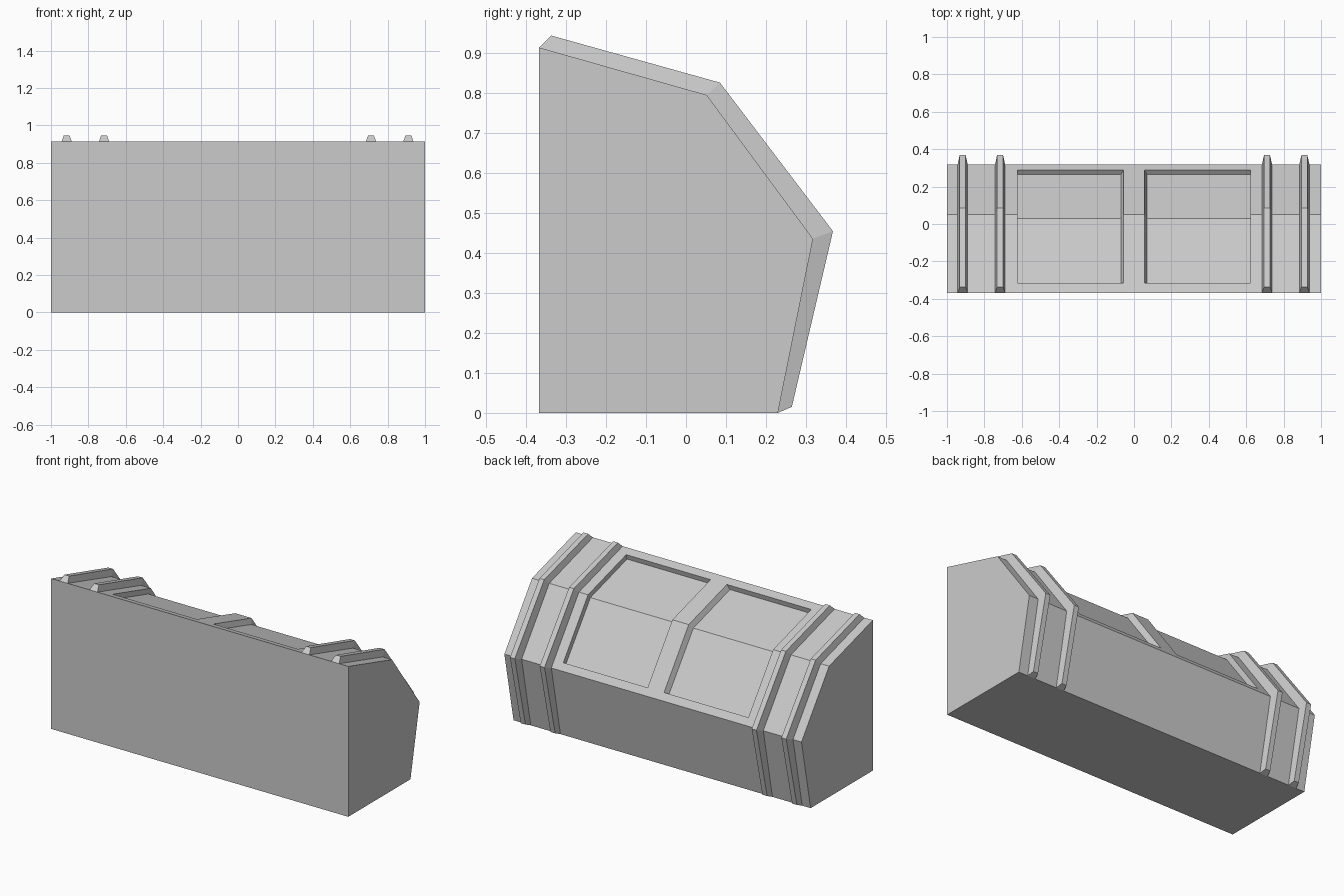
import bpy, bmesh

if "Cube" in bpy.data.objects:
    bpy.data.objects.remove(bpy.data.objects["Cube"])


def make_object(name, verts, faces):
    mesh = bpy.data.meshes.new(name)
    mesh.from_pydata(verts, [], faces)
    bm = bmesh.new()
    bm.from_mesh(mesh)
    bmesh.ops.recalc_face_normals(bm, faces=bm.faces)
    bm.to_mesh(mesh)
    bm.free()
    obj = bpy.data.objects.new(name, mesh)
    bpy.context.collection.objects.link(obj)
    return obj


def strip(name, lower, upper, lower_x, upper_x):
    """Solid band between two (y, z) polylines, each with its own x range."""
    n = len(lower)
    rails = [(lower, lower_x[0]), (lower, lower_x[1]),
             (upper, upper_x[1]), (upper, upper_x[0])]
    verts = [(x, y, z) for line, x in rails for y, z in line]
    faces = [(0, n, 2 * n, 3 * n), (n - 1, 2 * n - 1, 3 * n - 1, 4 * n - 1)]
    for r in range(4):
        a, b = r * n, (r + 1) % 4 * n
        faces += [(a + i, a + i + 1, b + i + 1, b + i) for i in range(n - 1)]
    return make_object(name, verts, faces)


# Main body: five-sided profile extruded along x
surface = [(-0.368, 0.915), (0.052, 0.796), (0.318, 0.436), (0.23, 0.0)]
profile = [(-0.368, 0.0)] + surface
k = len(profile)
body = make_object(
    "body",
    [(x, y, z) for x in (-1, 1) for y, z in profile],
    [tuple(range(k)), tuple(range(k, 2 * k))]
    + [(i, (i + 1) % k, k + (i + 1) % k, k + i) for i in range(k)])

# Two recessed panels folded over the upper edge, with sloped inner walls
opening = [(-0.315, 0.900), (0.052, 0.796), (0.29, 0.474)]
floor = [(-0.323, 0.870), (0.029, 0.770), (0.265, 0.455)]
outside = [(2 * a - c, 2 * b - d) for (a, b), (c, d) in zip(opening, floor)]
for side in (-1, 1):
    cutter = strip("panel_cutter", floor, outside,
                   (side * 0.07, side * 0.623), (side * 0.04, side * 0.623))
    mod = body.modifiers.new("panel_recess", 'BOOLEAN')
    mod.operation, mod.solver, mod.object = 'DIFFERENCE', 'EXACT', cutter
    bpy.context.view_layer.objects.active = body
    bpy.ops.object.modifier_apply(modifier=mod.name)
    bpy.data.objects.remove(cutter, do_unlink=True)

# Raised ribs with bevelled sides wrapping the back
crest = [(-0.338, 0.945), (0.085, 0.827), (0.368, 0.455), (0.265, 0.015)]
for x in (-0.916, -0.716, 0.711, 0.911):
    strip("rib", surface, crest, (x - 0.027, x + 0.027), (x - 0.016, x + 0.016))
